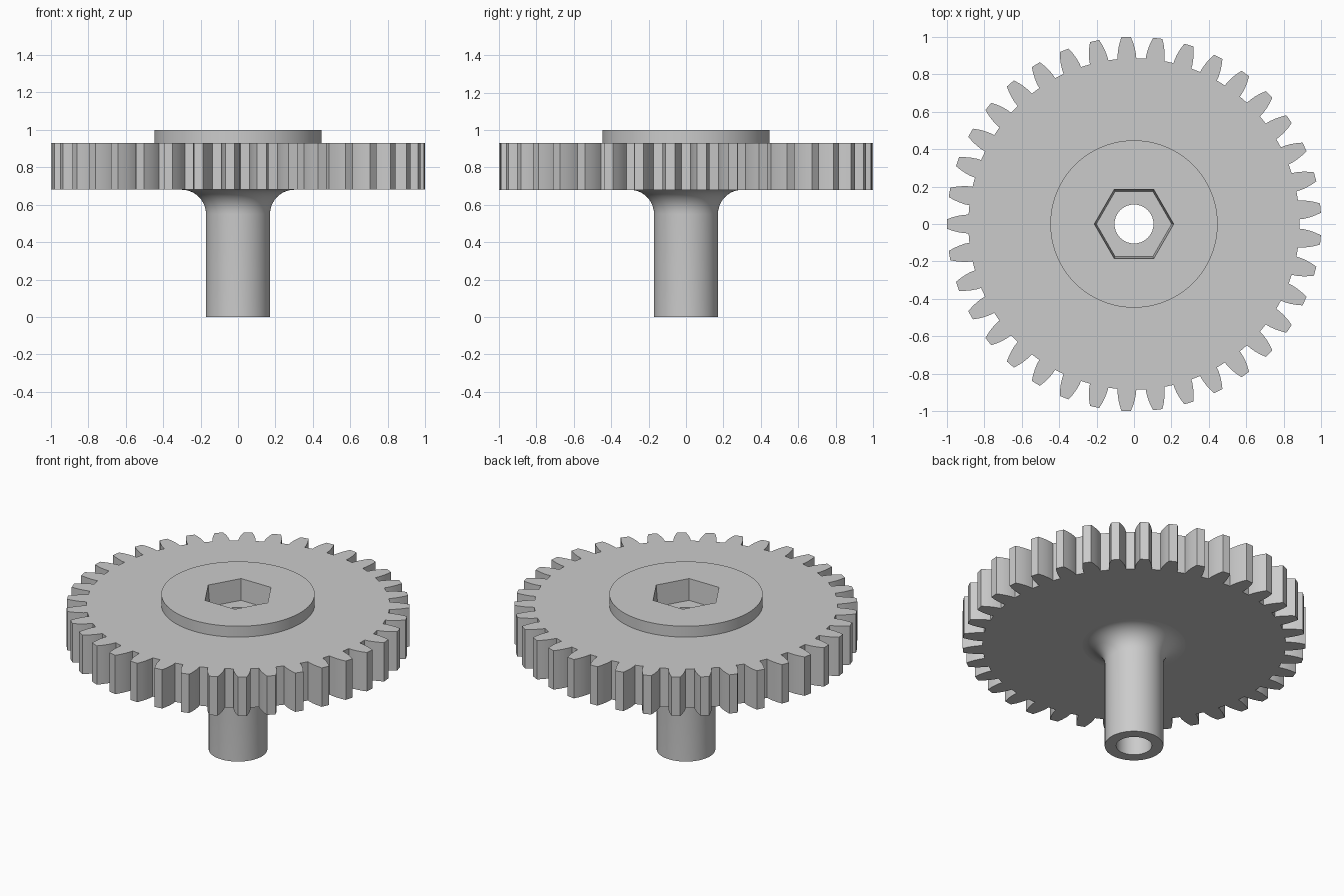
import bpy
import bmesh
from math import cos, sin, pi, atan2, radians

if "Cube" in bpy.data.objects:
    bpy.data.objects.remove(bpy.data.objects["Cube"])

SEG = 96
TEETH = 37
BORE = 0.104
SHAFT = 0.171
FILLET = 0.13
HUB = 0.447
Z_LOW, Z_HIGH, Z_TOP, Z_POCKET = 0.68, 0.93, 1.0, 0.865

grey = bpy.data.materials.new("light grey")
grey.use_nodes = True
colour = (0.6, 0.6, 0.6, 1)
grey.diffuse_color = colour
grey.node_tree.nodes["Principled BSDF"].inputs["Base Color"].default_value = colour


def circle(r, n=SEG):
    return [(r * cos(2 * pi * i / n), r * sin(2 * pi * i / n)) for i in range(n)]


def ring(bm, points, z):
    """Closed loop of vertices at one height."""
    verts = [bm.verts.new((x, y, z)) for x, y in points]
    for i, v in enumerate(verts):
        bm.edges.new((v, verts[(i + 1) % len(verts)]))
    return verts


def wall(bm, a, b):
    """Quads between two matching loops; faces outward when b is above a."""
    n = len(a)
    for i in range(n):
        j = (i + 1) % n
        bm.faces.new((a[i], a[j], b[j], b[i]))


def cap(bm, outer, inner, up):
    """Flat plate between two loops, facing up or down."""
    edges = [bm.edges.get((loop[i - 1], loop[i]))
             for loop in (outer, inner) for i in range(len(loop))]
    made = bmesh.ops.triangle_fill(bm, edges=edges, use_beauty=True)["geom"]
    for f in made:
        if isinstance(f, bmesh.types.BMFace):
            f.normal_update()
            if f.normal.z * up < 0:
                f.normal_flip()


def finish(bm, name):
    mesh = bpy.data.meshes.new(name)
    bm.to_mesh(mesh)
    bm.free()
    mesh.materials.append(grey)
    obj = bpy.data.objects.new(name, mesh)
    bpy.context.collection.objects.link(obj)
    bpy.ops.object.select_all(action='DESELECT')
    obj.select_set(True)
    bpy.context.view_layer.objects.active = obj
    bpy.ops.object.shade_smooth_by_angle(angle=radians(30))


# Gear wheel: one tooth flank (radius, half width), mirrored and repeated
flank = [(0.885, 0.05), (0.91, 0.049), (0.94, 0.044), (0.97, 0.036), (1.0, 0.025)]
tooth = [(r, -atan2(w, r)) for r, w in flank]
tooth += [(r, -a) for r, a in reversed(tooth)]
outline = []
for k in range(TEETH):
    mid = pi + 2 * pi * k / TEETH
    outline += [(r * cos(mid + a), r * sin(mid + a)) for r, a in tooth]

bm = bmesh.new()
low, high = ring(bm, outline, Z_LOW), ring(bm, outline, Z_HIGH)
wall(bm, low, high)
cap(bm, low, ring(bm, circle(SHAFT + FILLET), Z_LOW), -1)
cap(bm, high, ring(bm, circle(HUB), Z_HIGH), 1)
finish(bm, "gear_wheel")

# Hub: raised disc with a slightly tapered hexagonal pocket
bm = bmesh.new()
base, rim = ring(bm, circle(HUB), Z_HIGH), ring(bm, circle(HUB), Z_TOP)
mouth = ring(bm, circle(0.212, 6), Z_TOP)
floor = ring(bm, circle(0.201, 6), Z_POCKET)
wall(bm, base, rim)
cap(bm, rim, mouth, 1)
wall(bm, mouth, floor)
cap(bm, floor, ring(bm, circle(BORE), Z_POCKET), 1)
finish(bm, "hub_with_hex_pocket")

# Shaft: lathed tube, bore downwards, then outside up through the fillet
profile = [(BORE, Z_POCKET), (BORE, 0), (SHAFT, 0)]
steps = 10
for i in range(steps + 1):
    t = pi / 2 * i / steps
    profile.append((SHAFT + FILLET * (1 - cos(t)), Z_LOW - FILLET * (1 - sin(t))))
bm = bmesh.new()
loops = [ring(bm, circle(r), z) for r, z in profile]
for a, b in zip(loops, loops[1:]):
    wall(bm, a, b)
finish(bm, "hollow_shaft")
